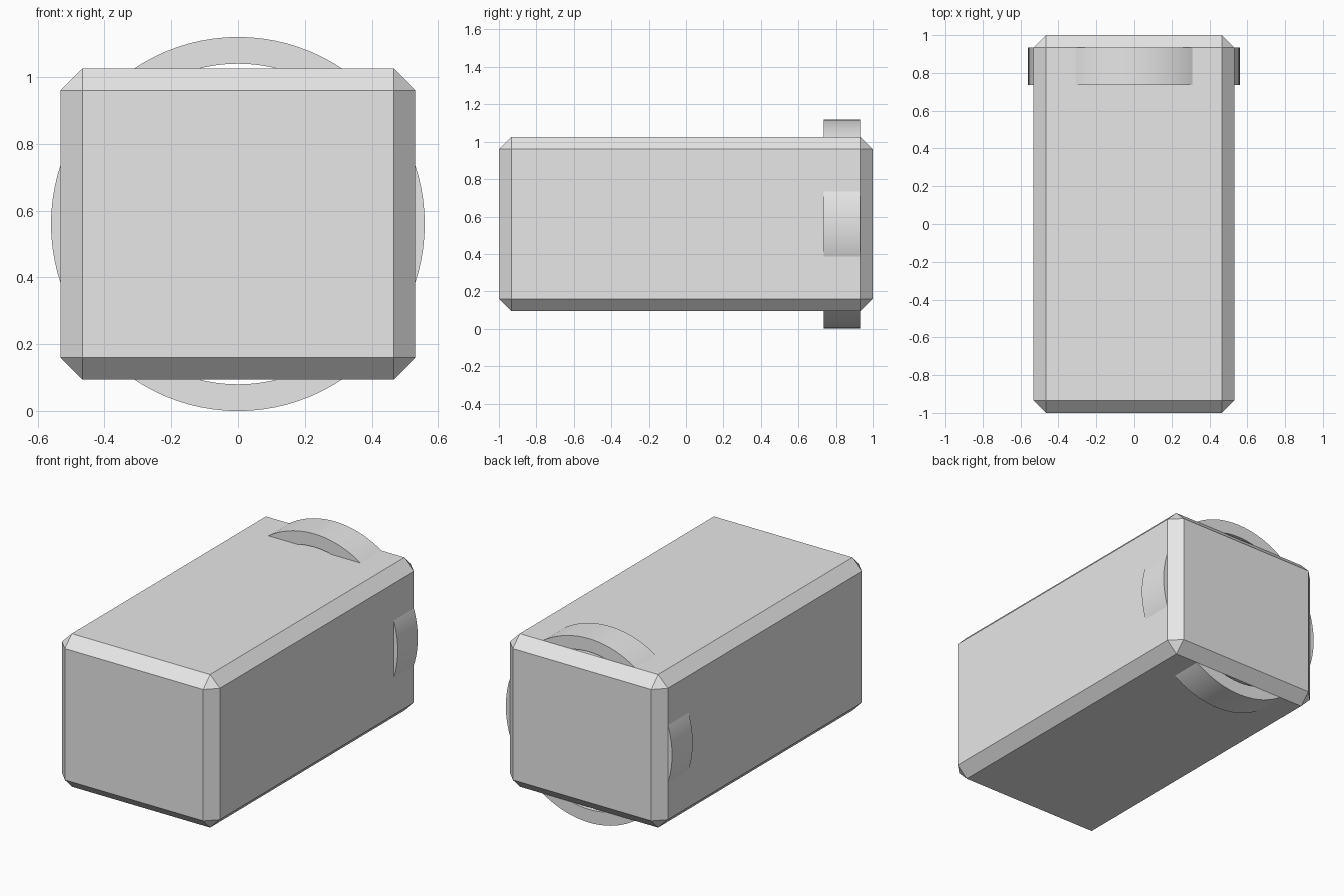
import bpy, bmesh, math

if "Cube" in bpy.data.objects:
    bpy.data.objects.remove(bpy.data.objects["Cube"])

grey = bpy.data.materials.new("light grey")
grey.diffuse_color = (0.8, 0.8, 0.8, 1)
grey.use_nodes = True
grey.node_tree.nodes["Principled BSDF"].inputs["Base Color"].default_value = grey.diffuse_color
CZ = 0.56


def add_object(name, bm):
    bmesh.ops.recalc_face_normals(bm, faces=bm.faces)
    mesh = bpy.data.meshes.new(name)
    bm.to_mesh(mesh)
    bm.free()
    mesh.materials.append(grey)
    obj = bpy.data.objects.new(name, mesh)
    bpy.context.collection.objects.link(obj)
    return obj


# Long box body with chamfered edges
bm = bmesh.new()
bmesh.ops.create_cube(bm, size=1)
for v in bm.verts:
    v.co = (v.co.x * 1.064, v.co.y * 2.0, v.co.z * 0.932 + CZ)
bmesh.ops.bevel(bm, geom=bm.edges[:], offset=0.066, offset_type='OFFSET',
                segments=1, profile=0.5, affect='EDGES')
add_object("body", bm)

# Round collar near the back: a rectangular section swept around the y axis
bm = bmesh.new()
N = 96
section = [(0.48, 0.735), (0.56, 0.735), (0.56, 0.934), (0.48, 0.934)]
rings = []
for i in range(N):
    a = 2 * math.pi * i / N
    rings.append([bm.verts.new((r * math.cos(a), y, CZ + r * math.sin(a)))
                  for r, y in section])
for i in range(N):
    p, q = rings[i], rings[(i + 1) % N]
    for k in range(4):
        m = (k + 1) % 4
        bm.faces.new((p[k], p[m], q[m], q[k]))
collar = add_object("collar_ring", bm)
bpy.context.view_layer.objects.active = collar
collar.select_set(True)
bpy.ops.object.shade_smooth_by_angle(angle=math.radians(30))
